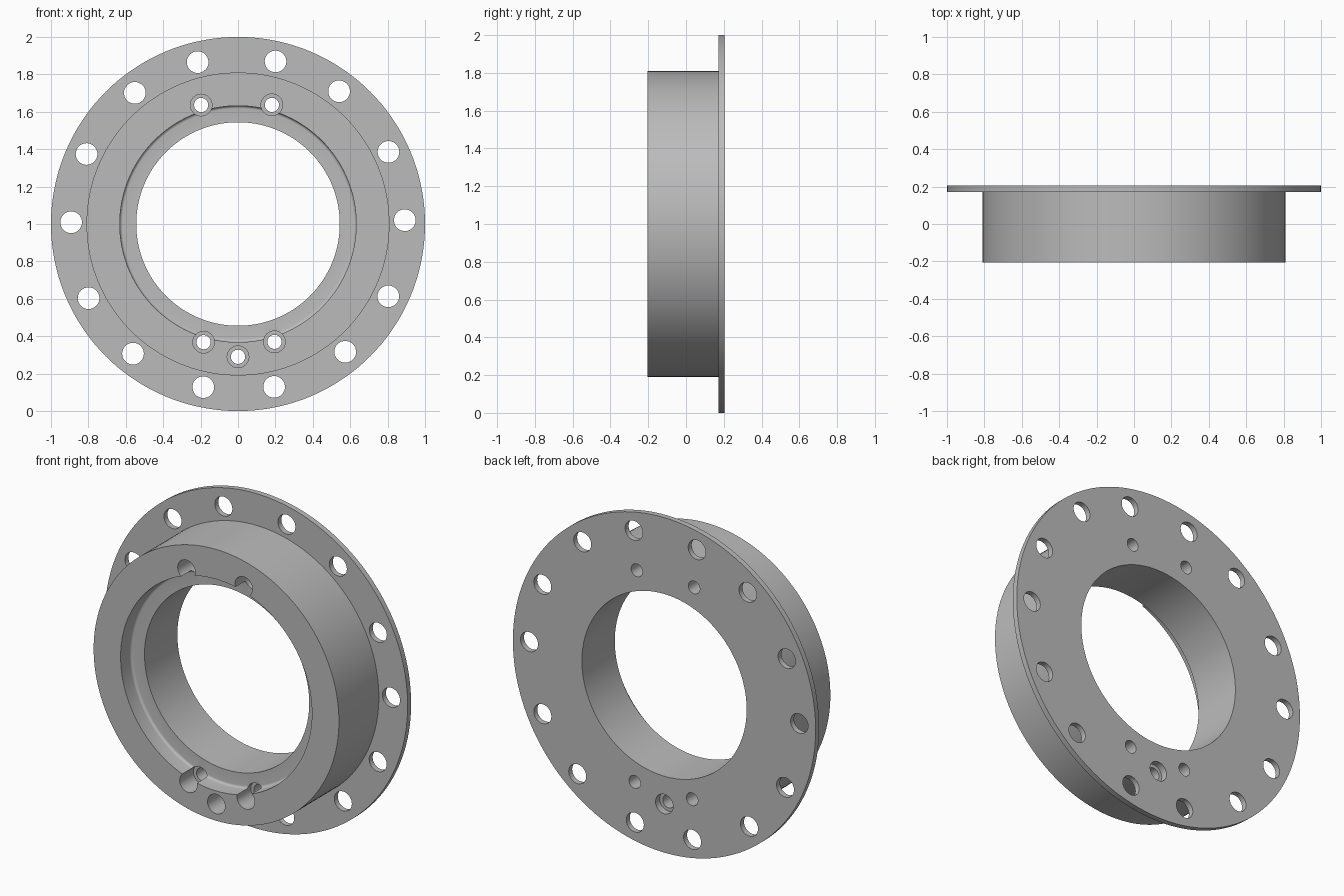
import bpy, bmesh
from math import cos, sin, radians, pi
from mathutils import Vector, Matrix

if "Cube" in bpy.data.objects:
    bpy.data.objects.remove(bpy.data.objects["Cube"])

CENTRE_Z = 1.0
FRONT, STEP, BACK = -0.205, 0.172, 0.205


def lathe(bm, profile, x, z, steps):
    """Revolve a (radius, y) profile around a y-parallel axis through (x, z)."""
    part = bmesh.new()
    verts = [part.verts.new((r, y, 0)) for r, y in profile]
    edges = [part.edges.new((a, b)) for a, b in zip(verts, verts[1:] + verts[:1])]
    bmesh.ops.spin(part, geom=verts + edges, cent=(0, 0, 0), axis=(0, 1, 0),
                   angle=2 * pi, steps=steps, use_duplicate=False)
    bmesh.ops.remove_doubles(part, verts=part.verts, dist=1e-5)
    # drop the seams lying on the axis
    loose = [e for e in part.edges if not e.link_faces]
    bmesh.ops.delete(part, geom=loose, context='EDGES')
    bmesh.ops.recalc_face_normals(part, faces=part.faces)
    bmesh.ops.transform(part, matrix=Matrix.Translation((x, 0, z)), verts=part.verts)
    mesh = bpy.data.meshes.new("part")
    part.to_mesh(mesh)
    part.free()
    bm.from_mesh(mesh)
    bpy.data.meshes.remove(mesh)


def make_object(name, bm):
    mesh = bpy.data.meshes.new(name)
    bm.to_mesh(mesh)
    bm.free()
    obj = bpy.data.objects.new(name, mesh)
    bpy.context.collection.objects.link(obj)
    return obj


# Grey metal
metal = bpy.data.materials.new("grey_metal")
metal.use_nodes = True
colour = (0.5, 0.5, 0.5, 1)
metal.diffuse_color = colour
metal.node_tree.nodes["Principled BSDF"].inputs["Base Color"].default_value = colour

# Flanged ring: bore, shallow front recess with a filleted corner, hub, flange
BORE, RECESS, HUB, RIM = 0.544, 0.632, 0.81, 1.0
FLOOR, FILLET = FRONT + 0.1, 0.015
fillet = [(RECESS - FILLET + FILLET * sin(radians(a)),
           FLOOR - FILLET + FILLET * cos(radians(a))) for a in range(0, 91, 18)]
bm = bmesh.new()
lathe(bm, [(BORE, BACK), (BORE, FLOOR), *fillet, (RECESS, FRONT), (HUB, FRONT),
           (HUB, STEP), (RIM, STEP), (RIM, BACK)], 0, CENTRE_Z, 144)
ring = make_object("flanged_ring", bm)
ring.data.materials.append(metal)

# Hole cutters
WIDE, NARROW = 0.058, 0.038
bm = bmesh.new()

# Flange bolt holes, slightly uneven around the rim
for angle in (1.3, 25.6, 52.7, 77, 104, 128.2, 155.2, 179.4,
              206.4, 231, 258, 282.5, 310, 334.3):
    a = radians(angle)
    lathe(bm, [(0, 0.14), (WIDE, 0.14), (WIDE, 0.3), (0, 0.3)],
          0.892 * cos(a), CENTRE_Z + 0.892 * sin(a), 32)

# Counterbored screw holes around the recess
seat = FLOOR + 0.03
for x, z in ((-0.197, 1.636), (0.181, 1.637), (-0.184, 0.368), (0.195, 0.37)):
    lathe(bm, [(0, -0.3), (WIDE, -0.3), (WIDE, seat), (NARROW, seat),
               (NARROW, 0.3), (0, 0.3)], x, z, 32)

# Bottom hole, counterbored from both sides
lathe(bm, [(0, -0.3), (WIDE, -0.3), (WIDE, 0.08), (NARROW, 0.08), (NARROW, 0.165),
           (WIDE, 0.165), (WIDE, 0.3), (0, 0.3)], 0, 0.29, 32)
cutter = make_object("hole_cutter", bm)
cutter.data.materials.append(metal)
cutter.hide_render = True

# Cut the holes and keep only the finished ring
cut = ring.modifiers.new("holes", 'BOOLEAN')
cut.operation, cut.solver, cut.object = 'DIFFERENCE', 'EXACT', cutter
bpy.context.view_layer.objects.active = ring
ring.select_set(True)
cutter.select_set(False)
bpy.ops.object.modifier_apply(modifier=cut.name)
bpy.data.objects.remove(cutter)
bpy.ops.object.shade_smooth_by_angle(angle=radians(30))
